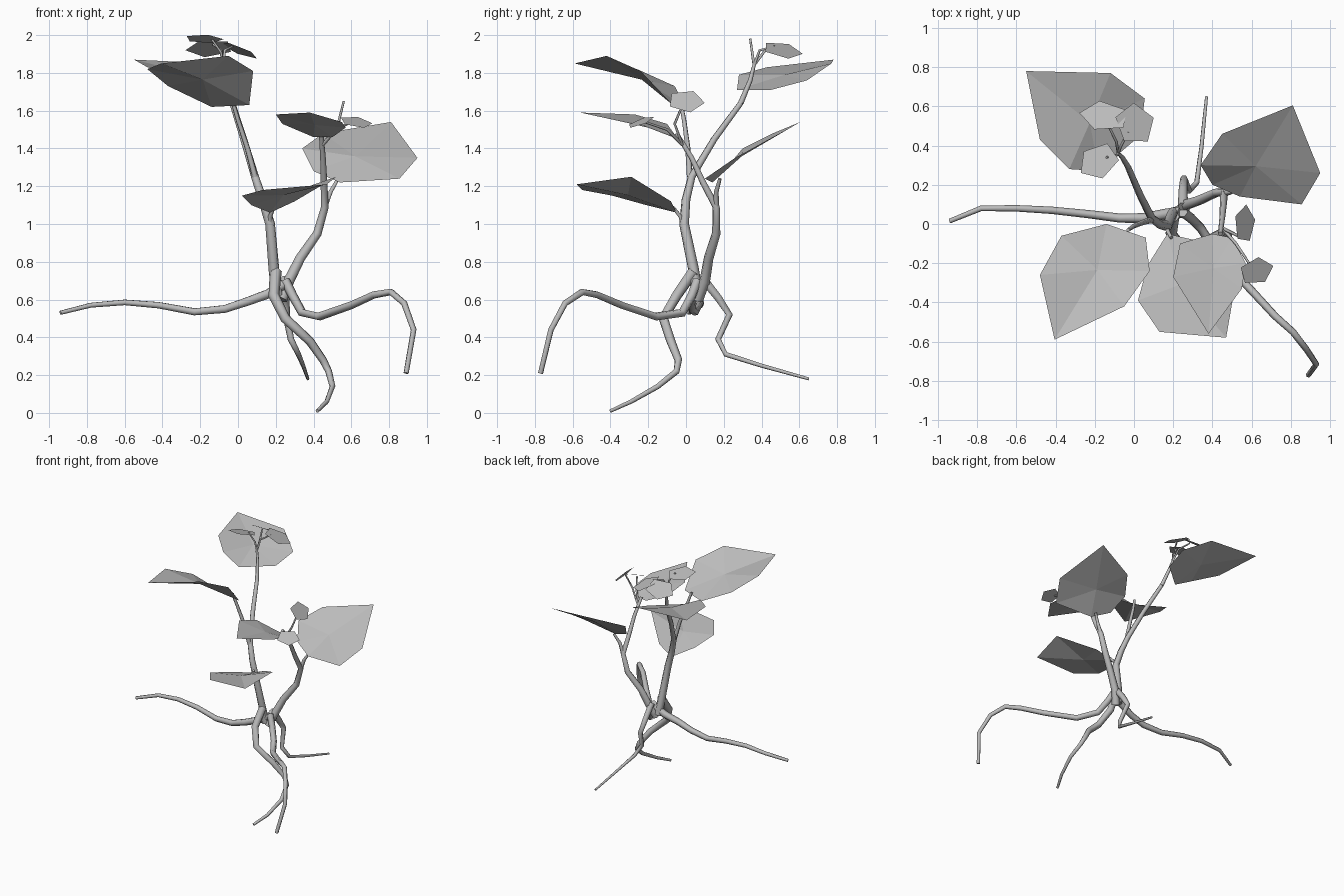
import bpy
import bmesh
import math
from mathutils import Vector, Matrix

default_cube = bpy.data.objects.get("Cube")
if default_cube:
    bpy.data.objects.remove(default_cube, do_unlink=True)

# One pale grey material for the whole plant
GREY = (.5, .5, .5, 1)
grey = bpy.data.materials.new("pale_grey")
grey.use_nodes = True
grey.diffuse_color = GREY
grey.node_tree.nodes["Principled BSDF"].inputs["Base Color"].default_value = GREY


def link_object(name, data):
    """Put a new object with the plant material into the scene."""
    obj = bpy.data.objects.new(name, data)
    bpy.context.collection.objects.link(obj)
    data.materials.append(grey)
    return obj


def branch(name, thick, thin, *path):
    """Six-sided tapering tube through the path points."""
    curve = bpy.data.curves.new(name, "CURVE")
    curve.dimensions = "3D"
    curve.bevel_depth = 1
    curve.bevel_resolution = 1
    curve.use_fill_caps = True
    spline = curve.splines.new("POLY")
    spline.points.add(len(path) - 1)
    for index, (point, position) in enumerate(zip(spline.points, path)):
        blend = index / (len(path) - 1)
        point.co = (*position, 1)
        point.radius = thick + (thin - thick) * blend
    obj = link_object(name, curve)
    bpy.ops.object.select_all(action="DESELECT")
    obj.select_set(True)
    bpy.context.view_layer.objects.active = obj
    bpy.ops.object.convert(target="MESH")


def leaf(name, *outline):
    """Thin faceted blade: the outline fanned around its middle."""
    bm = bmesh.new()
    rim = [bm.verts.new(position) for position in outline]
    middle = bm.verts.new(sum((v.co for v in rim), Vector()) / len(rim))
    for index, vert in enumerate(rim):
        bm.faces.new((rim[index - 1], vert, middle))
    bmesh.ops.recalc_face_normals(bm, faces=bm.faces)
    if sum(face.normal.z for face in bm.faces) < 0:
        bmesh.ops.reverse_faces(bm, faces=bm.faces)
    mesh = bpy.data.meshes.new(name)
    bm.to_mesh(mesh)
    bm.free()
    link_object(name, mesh)


def leaflet(name, centre, length, width, heading, normal):
    """Small five-cornered leaf, pointed along heading, lying across normal."""
    up = Vector(normal).normalized()
    turn = math.radians(heading)
    along = Vector((math.cos(turn), math.sin(turn), 0))
    along = (along - up * along.dot(up)).normalized()
    across = up.cross(along)
    frame = Matrix((along, across, up)).transposed()
    corners = []
    for step in range(5):
        angle = math.tau * step / 5
        flat = Vector((math.cos(angle) * length, math.sin(angle) * width, 0))
        corners.append(Vector(centre) + frame @ flat)
    leaf(name, *corners)


# Roots spreading from the crown
branch("right_root", .03, .012,
       (.24, .06, .68), (.16, .05, .63), (.05, .03, .59), (-.07, .03, .55),
       (-.23, .05, .535), (-.42, .07, .57), (-.6, .08, .585),
       (-.78, .08, .57), (-.94, .015, .53))
branch("left_front_root", .026, .014,
       (.25, .06, .7), (.29, .03, .62), (.34, -.02, .53), (.43, -.16, .51),
       (.6, -.34, .57), (.72, -.47, .625), (.81, -.55, .64),
       (.88, -.64, .58), (.93, -.715, .44), (.89, -.77, .21))
branch("front_root", .032, .01,
       (.2, .04, .75), (.19, -.05, .62), (.25, -.12, .5), (.38, -.08, .38),
       (.45, -.04, .28), (.48, -.05, .22), (.5, -.15, .14),
       (.47, -.29, .06), (.42, -.4, .01))
branch("back_root", .026, .008,
       (.25, .09, .71), (.25, .17, .61), (.255, .23, .52), (.28, .17, .39),
       (.32, .21, .31), (.345, .4, .25), (.37, .65, .18))

# Main stems and the stalks that split from them
branch("tall_stem", .032, .016,
       (.21, .06, .62), (.19, .04, .76), (.17, -.01, 1), (.13, 0, 1.13),
       (.09, .03, 1.25), (.03, .15, 1.45), (-.03, .29, 1.64))
branch("tall_stem_tip", .015, .009,
       (-.03, .29, 1.64), (-.06, .34, 1.76), (-.08, .36, 1.84))
branch("front_right_stalk", .016, .01,
       (.09, .02, 1.25), (.05, .01, 1.4), (0, -.01, 1.55), (-.03, -.03, 1.65))
branch("front_stalk", .014, .009,
       (.17, -.01, .98), (.17, -.03, 1.04), (.19, -.07, 1.09))
branch("left_stem", .032, .012,
       (.23, .06, .6), (.27, .1, .7), (.33, .12, .82), (.42, .16, .95),
       (.46, .16, 1.09), (.455, .09, 1.22), (.45, .03, 1.35),
       (.44, -.05, 1.48))
branch("left_back_stalk", .016, .009,
       (.46, .16, 1.09), (.49, .16, 1.17), (.53, .18, 1.24))

# Twigs carrying the leaflets
crown = (-.08, .36, 1.84)
branch("crown_front_twig", .008, .006, crown, (-.09, .35, 1.91), (-.14, .34, 1.98))
branch("crown_back_twig", .008, .006, crown, (-.09, .42, 1.92), (-.13, .5, 1.95))
branch("crown_left_twig", .008, .006, crown, (-.07, .39, 1.92), (-.03, .47, 1.94))
fork = (.45, -.02, 1.42)
branch("upper_side_twig", .009, .006, fork, (.53, -.06, 1.53), (.56, -.01, 1.65))
branch("lower_side_twig", .009, .006, fork, (.52, -.1, 1.5), (.6, -.22, 1.54))

# Large leaves
leaf("back_right_leaf",
     (-.55, .78, 1.87), (-.12, .77, 1.85), (.055, .64, 1.76), (.03, .45, 1.71),
     (-.18, .27, 1.71), (-.33, .28, 1.79), (-.48, .43, 1.83))
leaf("back_left_leaf",
     (.81, .605, 1.54), (.95, .26, 1.35), (.855, .1, 1.24), (.54, .14, 1.22),
     (.4, .2, 1.28), (.34, .3, 1.4), (.45, .46, 1.48))
leaf("front_right_leaf",
     (-.405, -.59, 1.85), (-.48, -.26, 1.82), (-.37, -.06, 1.73),
     (-.14, 0, 1.62), (.06, -.07, 1.63), (.08, -.24, 1.81), (-.05, -.42, 1.89))
leaf("lower_front_leaf",
     (.47, -.58, 1.21), (.13, -.55, 1.18), (.02, -.39, 1.15), (.07, -.21, 1.1),
     (.17, -.05, 1.06), (.3, -.08, 1.12), (.52, -.29, 1.25))
leaf("upper_front_leaf",
     (.38, -.56, 1.59), (.2, -.27, 1.58), (.235, -.1, 1.53), (.4, -.05, 1.46),
     (.5, -.07, 1.46), (.57, -.2, 1.51), (.55, -.33, 1.54))

# Leaflets at the crown and beside the upper front leaf
leaflet("crown_front_leaflet", (-.18, .32, 1.98), .11, .09, 215, (0, .25, 1))
leaflet("crown_back_leaflet", (-.15, .55, 1.93), .13, .09, 170, (0, .6, 1))
leaflet("crown_left_leaflet", (.005, .51, 1.92), .11, .11, 20, (.4, .2, 1))
leaflet("upper_side_leaflet", (.565, 0, 1.65), .1, .08, 80, (1, 0, .9))
leaflet("lower_side_leaflet", (.625, -.24, 1.54), .09, .075, 15, (.2, -.4, 1))
